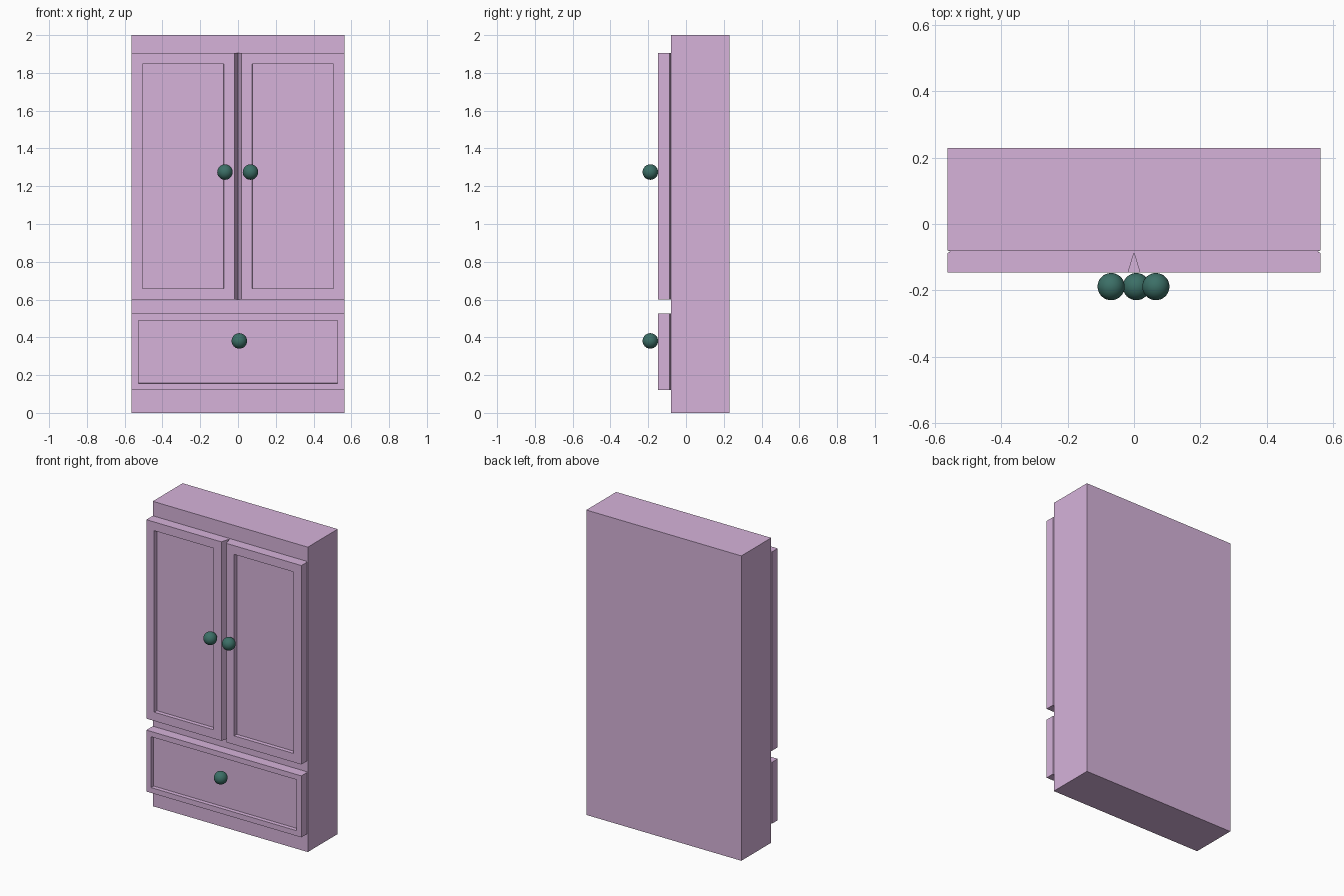
import bpy, bmesh
from mathutils import Vector

if "Cube" in bpy.data.objects:
    bpy.data.objects.remove(bpy.data.objects["Cube"])


def material(name, rgb):
    m = bpy.data.materials.new(name)
    m.diffuse_color = (*rgb, 1)
    m.use_nodes = True
    m.node_tree.nodes["Principled BSDF"].inputs["Base Color"].default_value = m.diffuse_color
    return m


LILAC = material("lilac_paint", (0.67, 0.45, 0.70))
GREEN = material("dark_green", (0.045, 0.16, 0.135))

W = 0.5625              # half width
BODY_Y, BACK_Y = -0.08, 0.23
REAR_Y, FRONT_Y = -0.087, -0.147


def finish(bm, name, mat):
    bmesh.ops.recalc_face_normals(bm, faces=bm.faces)
    me = bpy.data.meshes.new(name)
    bm.to_mesh(me)
    bm.free()
    me.materials.append(mat)
    ob = bpy.data.objects.new(name, me)
    bpy.context.collection.objects.link(ob)
    return ob


def prism(plan, z0, z1):
    """Extrude a plan outline upward from z0 to z1."""
    bm = bmesh.new()
    base = bm.faces.new([bm.verts.new((x, y, z0)) for x, y in plan])
    top = bmesh.ops.extrude_face_region(bm, geom=[base])["geom"]
    for v in top:
        if isinstance(v, bmesh.types.BMVert):
            v.co.z = z1
    bmesh.ops.recalc_face_normals(bm, faces=bm.faces)
    return bm


def panelled(name, plan, z0, z1, margin, recess=0.026):
    """Front slab with a sunken rectangular panel."""
    bm = prism(plan, z0, z1)
    bm.normal_update()
    front = min(bm.faces, key=lambda f: f.calc_center_median().y)
    bmesh.ops.inset_region(bm, faces=[front], thickness=margin)
    # straight-walled recess
    walls = bmesh.ops.inset_region(bm, faces=[front], thickness=0.001)
    bmesh.ops.translate(bm, verts=front.verts, vec=Vector((0, recess, 0)))
    return finish(bm, name, LILAC)


# cabinet body
finish(prism([(-W, BODY_Y), (W, BODY_Y), (W, BACK_Y), (-W, BACK_Y)], 0, 2),
       "cabinet_body", LILAC)

# two doors meeting in a V groove, with a thin shadow groove behind
door = [(0.0, REAR_Y), (0.018, FRONT_Y), (W, FRONT_Y), (W, REAR_Y),
        (W - 0.008, -0.083), (W, BODY_Y), (0.0, BODY_Y)]
for side, s in (("left", -1), ("right", 1)):
    panelled(side + "_door", [(s * x, y) for x, y in door], 0.6, 1.905, 0.081)

# drawer front
drawer = [(-W, FRONT_Y), (W, FRONT_Y), (W, REAR_Y), (W - 0.008, -0.083), (W, BODY_Y),
          (-W, BODY_Y), (-W + 0.008, -0.083), (-W, REAR_Y)]
panelled("drawer_front", drawer, 0.122, 0.525, 0.049)

# round knobs
for name, x, z in (("left_door_knob", -0.069, 1.275), ("right_door_knob", 0.066, 1.275),
                   ("drawer_knob", 0.007, 0.381)):
    bm = bmesh.new()
    bmesh.ops.create_uvsphere(bm, u_segments=32, v_segments=16, radius=0.041)
    for f in bm.faces:
        f.smooth = True
    finish(bm, name, GREEN).location = (x, -0.189, z)
